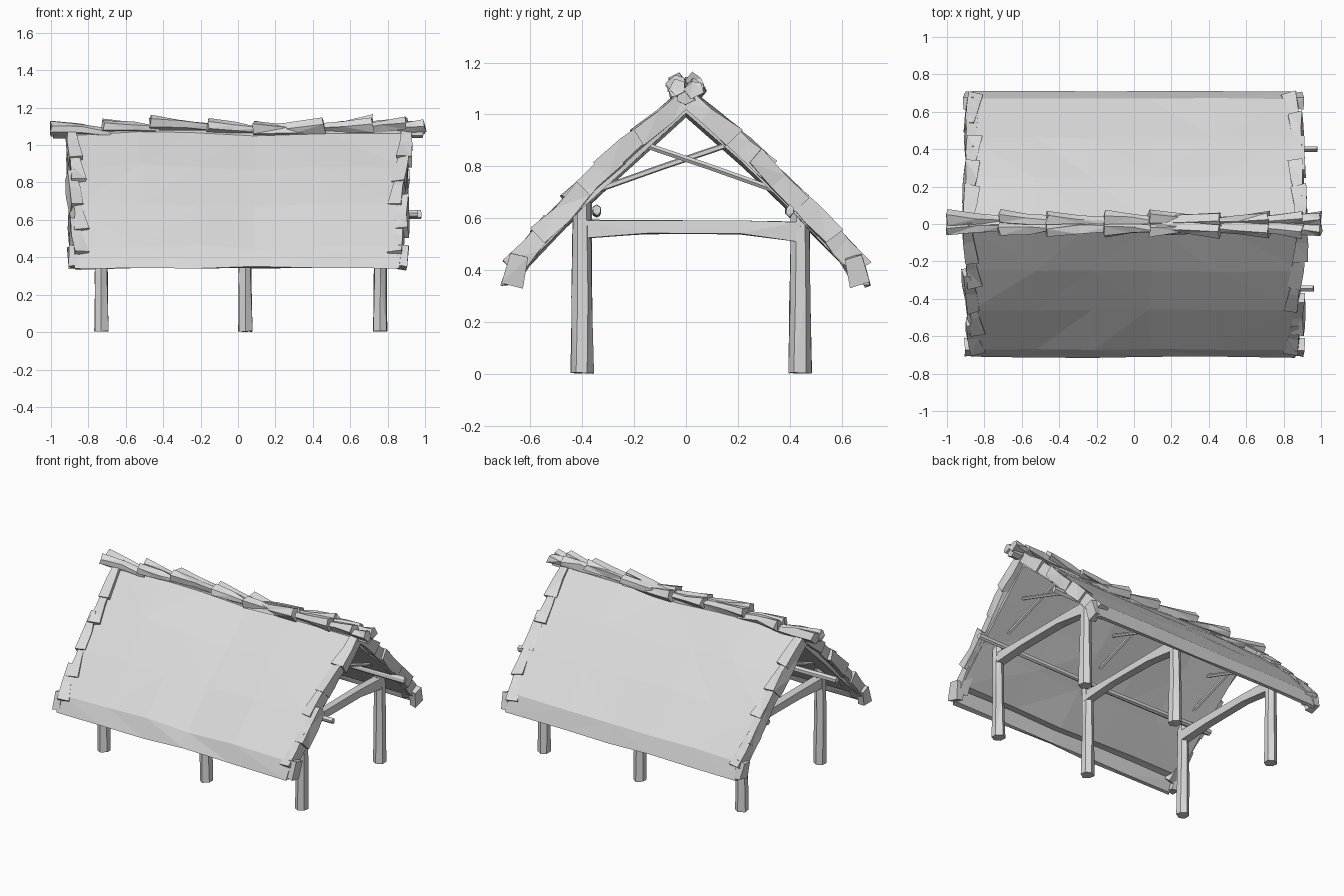
import bpy, bmesh, math, random
from mathutils import Vector

random.seed(4)
cube = bpy.data.objects.get("Cube")
if cube:
    bpy.data.objects.remove(cube, do_unlink=True)

GREY = (0.7, 0.7, 0.7, 1)
mat = bpy.data.materials.new("plain grey")
mat.use_nodes = True
mat.diffuse_color = GREY
mat.node_tree.nodes["Principled BSDF"].inputs["Base Color"].default_value = GREY


def jit(a):
    return random.uniform(-a, a)


def skin(name, rings):
    """Closed solid through a list of equal point rings."""
    bm = bmesh.new()
    vr = [[bm.verts.new(p) for p in ring] for ring in rings]
    n = len(rings[0])
    for a, b in zip(vr, vr[1:]):
        for i in range(n):
            j = (i + 1) % n
            bm.faces.new((a[i], a[j], b[j], b[i]))
    bm.faces.new(vr[0])
    bm.faces.new(vr[-1])
    bmesh.ops.recalc_face_normals(bm, faces=bm.faces)
    bmesh.ops.triangulate(bm, faces=bm.faces)
    mesh = bpy.data.meshes.new(name)
    bm.to_mesh(mesh)
    bm.free()
    mesh.materials.append(mat)
    obj = bpy.data.objects.new(name, mesh)
    bpy.context.collection.objects.link(obj)


def beam(name, path, sizes, sides=4, rough=0.0):
    """Hewn timber or bundle: sizes are half (width, height) at each path point."""
    path = [Vector(p) for p in path]
    d = (path[-1] - path[0]).normalized()
    ref = Vector((0, 1, 0)) if abs(d.z) > 0.95 else Vector((0, 0, 1))
    side = d.cross(ref).normalized()
    up = side.cross(d)
    k = math.sqrt(2) if sides == 4 else 1.1
    rings = []
    for p, (w, h) in zip(path, sizes):
        ring = []
        for i in range(sides):
            a = 2 * math.pi * (i + 0.5) / sides
            ring.append(p + side * (math.cos(a) * w * k + jit(rough))
                        + up * (math.sin(a) * h * k + jit(rough)) + d * jit(rough))
        rings.append(ring)
    skin(name, rings)


# Roof slabs: cross-section with a thin drooping eave, swept along a sagging ridge
OUTER = [(0, 1.085), (0.25, 0.88), (0.46, 0.68), (0.67, 0.455), (0.712, 0.347)]
INNER = [(0.685, 0.342), (0.655, 0.425), (0.605, 0.425), (0.42, 0.61), (0.22, 0.805), (0, 1.0)]
STATIONS = [-1, -0.6, -0.25, 0.1, 0.5, 1]
for s, label in ((-1, "front"), (1, "back")):
    rings = []
    for t in STATIONS:
        ring = []
        for y, z in OUTER + INNER:
            half = 0.89 - 0.03 * y
            edge = 0 if y == 0 else 0.008
            sag = 0.012 * math.sin(t * 5 + 4) * (1 - y)
            ring.append((t * half + jit(edge), s * (y + jit(edge / 2)), z + sag + jit(edge)))
        rings.append(ring)
    skin(label + "_roof_slab", rings)

# Overlapping bundles down each gable edge, flared at their lower ends
EDGE = [(0.02, 1.045), (0.165, 0.925), (0.30, 0.80), (0.43, 0.67), (0.55, 0.545), (0.655, 0.42)]
for ex in (-1, 1):
    for s, label in ((-1, "front"), (1, "back")):
        for i, (a, b) in enumerate(zip(EDGE, EDGE[1:])):
            x = ex * (0.885 - 0.005 * i + jit(0.01))
            run = Vector((0, s * (b[0] - a[0]), b[1] - a[1]))
            top = Vector((x + ex * 0.012, s * a[0], a[1])) - run * 0.3
            low = Vector((x - ex * 0.012 + jit(0.015), s * b[0], b[1])) + run * 0.12
            beam(f"{label}_gable_bundle_{i}", [top, (top + low) / 2, low],
                 [(0.022, 0.034), (0.03, 0.037), (0.038, 0.041)], 4, 0.008)
        # Drooping corner of the eave
        beam(label + "_eave_corner",
             [(ex * 0.885, s * 0.645, 0.455), (ex * 0.875, s * 0.67, 0.345)],
             [(0.025, 0.032), (0.025, 0.036)], 4, 0.008)

# Ridge covering: tied bundles, each with one flared end
RIDGE = [(-1.0, -0.68), (-0.72, -0.42), (-0.47, -0.12), (-0.16, 0.12), (0.08, 0.45),
         (0.46, 0.06), (0.72, 0.4), (0.9, 0.62), (1.0, 0.82)]
for i, (wide, thin) in enumerate(RIDGE):
    z = 1.08 + 0.014 * math.sin(wide * 5 + 4)
    for j in range(2):
        y = (j - 0.5) * 0.045
        beam(f"ridge_bundle_{i}_{j}",
             [(wide, y * 1.5, z + 0.02 + jit(0.012)),
              ((wide + thin) / 2, y, z + 0.01), (thin, y * 0.6, z - 0.004)],
             [(0.036, 0.034), (0.03, 0.027), (0.022, 0.018)], 5, 0.009)
beam("ridge_pole", [(-0.99, 0, 1.065), (0, 0, 1.06), (0.99, 0, 1.07)],
     [(0.03, 0.03)] * 3, 6, 0.004)

# Timber frames: posts, tie beam and crossed braces
for x, label in ((-0.73, "right"), (0.04, "middle"), (0.76, "left")):
    for y, top, where in ((-0.40, 0.66, "front"), (0.44, 0.63, "back")):
        beam(f"{label}_{where}_post",
             [(x, y, 0.004), (x + jit(0.004), y, 0.3), (x, y, top)],
             [(0.038, 0.040), (0.034, 0.036), (0.030, 0.032)], 6, 0.003)
    beam(label + "_tie_beam",
         [(x, -0.40, 0.558), (x, -0.15, 0.566), (x, 0.2, 0.566), (x, 0.44, 0.548)],
         [(0.028, 0.036), (0.026, 0.025), (0.026, 0.025), (0.028, 0.038)], 4, 0.003)
    for s, way in ((-1, "back"), (1, "front")):
        beam(f"{label}_brace_rising_{way}",
             [(x + s * 0.015, s * 0.41, 0.685), (x + s * 0.015, s * 0.1, 0.795),
              (x + s * 0.015, s * -0.18, 0.89)],
             [(0.011, 0.011)] * 3, 5)

# Long purlin poles poking out past the left gable
for y, end, label in ((-0.345, 0.96, "front"), (0.40, 0.98, "back")):
    beam(label + "_purlin", [(-0.9, y, 0.63), (0, y, 0.62), (end, y, 0.63)],
         [(0.018, 0.02), (0.016, 0.016), (0.015, 0.02)], 6, 0.003)
